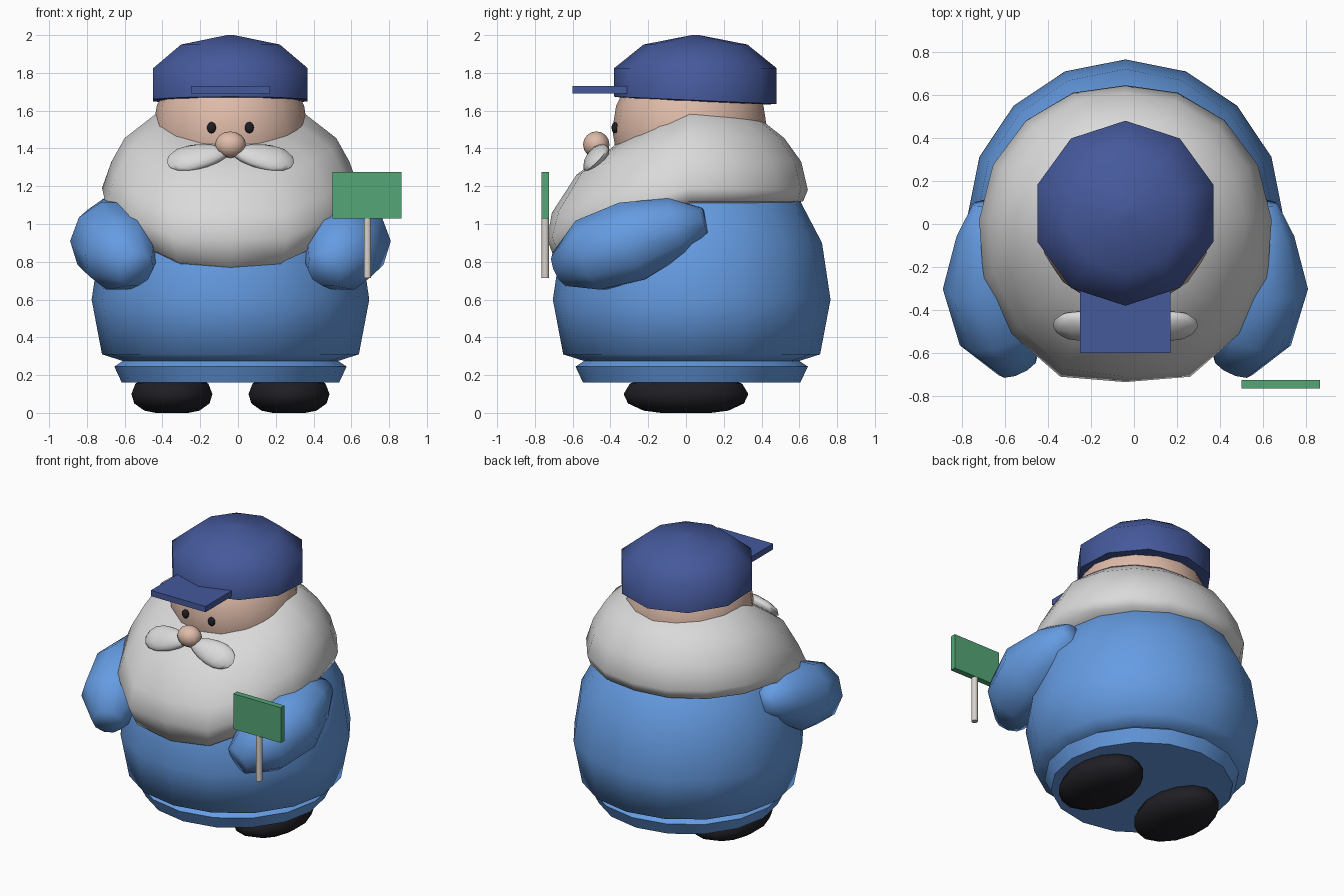
import bpy, bmesh
from math import sin, cos, pi, radians
from mathutils import Vector, Matrix

if "Cube" in bpy.data.objects:
    bpy.data.objects.remove(bpy.data.objects["Cube"])

CX, CY = -0.04, 0.02      # axis of the figure


def material(name, r, g, b):
    m = bpy.data.materials.new(name)
    m.use_nodes = True
    m.diffuse_color = (r, g, b, 1)
    m.node_tree.nodes["Principled BSDF"].inputs["Base Color"].default_value = (r, g, b, 1)
    return m


BLUE = material("coat blue", 0.13, 0.33, 0.76)
NAVY = material("hat navy", 0.06, 0.10, 0.33)
WHITE = material("beard white", 0.70, 0.70, 0.70)
SKIN = material("skin", 0.74, 0.50, 0.40)
BLACK = material("boot black", 0.014, 0.013, 0.017)
GREEN = material("sign green", 0.09, 0.38, 0.18)
CREAM = material("post cream", 0.68, 0.64, 0.60)


def finish(name, bm, mat, angle=65):
    bmesh.ops.recalc_face_normals(bm, faces=bm.faces)
    me = bpy.data.meshes.new(name)
    bm.to_mesh(me)
    bm.free()
    me.materials.append(mat)
    ob = bpy.data.objects.new(name, me)
    bpy.context.collection.objects.link(ob)
    bpy.ops.object.select_all(action='DESELECT')
    ob.select_set(True)
    bpy.context.view_layer.objects.active = ob
    bpy.ops.object.shade_smooth_by_angle(angle=radians(angle))
    return ob


def loft(name, rings, mat, angle=65):
    """Skin a list of equal-length point rings and cap both ends."""
    bm = bmesh.new()
    vs = [[bm.verts.new(p) for p in ring] for ring in rings]
    n = len(vs[0])
    for a, b in zip(vs, vs[1:]):
        for i in range(n):
            j = (i + 1) % n
            bm.faces.new((a[i], a[j], b[j], b[i]))
    bm.faces.new(vs[0])
    bm.faces.new(vs[-1])
    return finish(name, bm, mat, angle)


def lathe(name, profile, mat, n, center, sx=1, sy=1, shear=lambda y, z: 0):
    rings = []
    for r, z in profile:
        ring = []
        for i in range(n):
            t = pi / 2 + 2 * pi * i / n
            y = r * sy * sin(t)
            ring.append((center[0] + r * sx * cos(t), center[1] + y, z + shear(y, z)))
        rings.append(ring)
    return loft(name, rings, mat)


def ball(name, center, size, mat, u=16, v=10, shape=None):
    bm = bmesh.new()
    bmesh.ops.create_uvsphere(bm, u_segments=u, v_segments=v, radius=1)
    for vert in bm.verts:
        p = vert.co
        p = shape(p) if shape else Vector(a * b for a, b in zip(p, size))
        vert.co = p + Vector(center)
    return finish(name, bm, mat)


def box(name, lo, hi, mat):
    bm = bmesh.new()
    bmesh.ops.create_cube(bm, size=1)
    for vert in bm.verts:
        vert.co = [l + (c + 0.5) * (h - l) for l, h, c in zip(lo, hi, vert.co)]
    return finish(name, bm, mat, 30)


# Round coat with a hem band
lathe("coat", [(0.575, 0.16), (0.615, 0.245), (0.57, 0.275), (0.68, 0.31), (0.735, 0.6),
               (0.69, 0.9), (0.57, 1.13), (0.36, 1.32), (0.1, 1.4)], BLUE, 16, (CX, CY + 0.01))

# Head
ball("head", (CX, CY, 1.5), (0.41, 0.41, 0.41), SKIN)

# Beard wrapping the head: (radius, height) profiles at angles from the front
BEARD = {
    0: [(0.38, 1.43), (0.60, 1.26), (0.73, 1.06), (0.755, 0.92), (0.70, 0.77), (0.56, 0.735)],
    22.5: [(0.38, 1.44), (0.62, 1.27), (0.75, 1.07), (0.79, 0.93), (0.73, 0.80), (0.58, 0.75)],
    45: [(0.38, 1.48), (0.60, 1.33), (0.70, 1.15), (0.75, 1.03), (0.70, 0.90), (0.50, 0.86)],
    90: [(0.36, 1.61), (0.56, 1.455), (0.63, 1.33), (0.68, 1.19), (0.66, 1.12), (0.50, 1.10)],
    180: [(0.38, 1.55), (0.50, 1.455), (0.59, 1.33), (0.625, 1.18), (0.60, 1.12), (0.50, 1.10)],
}


def beard_point(deg, row):
    d = abs(deg)
    keys = sorted(BEARD)
    lo = max(k for k in keys if k <= d)
    hi = min(k for k in keys if k >= d)
    f = (d - lo) / (hi - lo) if hi > lo else 0
    r, z = Vector(BEARD[lo][row]).lerp(Vector(BEARD[hi][row]), f)
    t = radians(deg)
    return (CX + r * sin(t), CY - r * cos(t), z)


loft("beard", [[beard_point(-180 + 22.5 * i, row) for i in range(16)] for row in range(6)],
     WHITE, 75)

# Hat and its peak
lathe("hat", [(0.38, 1.65), (0.43, 1.655), (0.43, 1.825), (0.275, 1.95), (0.02, 2.0)], NAVY, 10,
      (CX, CY + 0.03), shear=lambda y, z: -0.045 * y if z < 1.7 else 0)
box("hat_peak", (-0.25, -0.6, 1.69), (0.17, -0.28, 1.73), NAVY)

# Nose
ball("nose", (CX, -0.475, 1.42), (0.082, 0.07, 0.07), SKIN, 12, 8)

# Paired parts, mirrored about the figure's axis
for side, s in (("left", 1), ("right", -1)):
    ball(side + "_eye", (CX + s * 0.1, -0.376, 1.51), (0.025, 0.018, 0.03), BLACK, 10, 8)

    # Moustache half: tapered towards the nose, leaning back with the beard
    turn = Matrix.Rotation(radians(10), 3, 'Y') @ Matrix.Rotation(radians(-45), 3, 'X')

    def whisker(p):
        q = turn @ Vector((p.x * 0.17, p.y * 0.045, p.z * 0.105 * (0.8 + 0.25 * p.x)))
        return Vector((s * q.x, q.y, q.z))
    ball(side + "_moustache", (CX + s * 0.17, -0.475, 1.355), None, WHITE, 12, 8, whisker)

    # Mitten-like arm swept along a short path: (x, y, z, radius)
    path = [(0.64, 0.10, 1.02, 0.07), (0.62, -0.05, 0.985, 0.165), (0.625, -0.28, 0.91, 0.225),
            (0.575, -0.5, 0.835, 0.205), (0.50, -0.66, 0.76, 0.10)]
    pts = [Vector(p[:3]) for p in path]
    rings = []
    for i, p in enumerate(pts):
        d = (pts[min(i + 1, 4)] - pts[max(i - 1, 0)]).normalized()
        a = d.cross(Vector((0, 0, 1))).normalized()
        b = d.cross(a)
        ring = [p + path[i][3] * (a * cos(k * pi / 5) + b * sin(k * pi / 5)) for k in range(10)]
        rings.append([(CX + s * q.x, q.y, q.z) for q in ring])
    loft(side + "_arm", rings, BLUE, 80)

    # Rounded boot
    lathe(side + "_boot", [(0.4, 0.0), (0.68, 0.012), (0.93, 0.05), (1, 0.1), (0.9, 0.155), (0.6, 0.19)],
          BLACK, 14, (CX + s * 0.31, 0), 0.22, 0.33)

# Hand-held sign
lathe("sign_post", [(0.02, 0.715), (0.02, 1.04)], CREAM, 10, (0.685, -0.745))
box("sign_board", (0.5, -0.765, 1.03), (0.865, -0.725, 1.275), GREEN)
